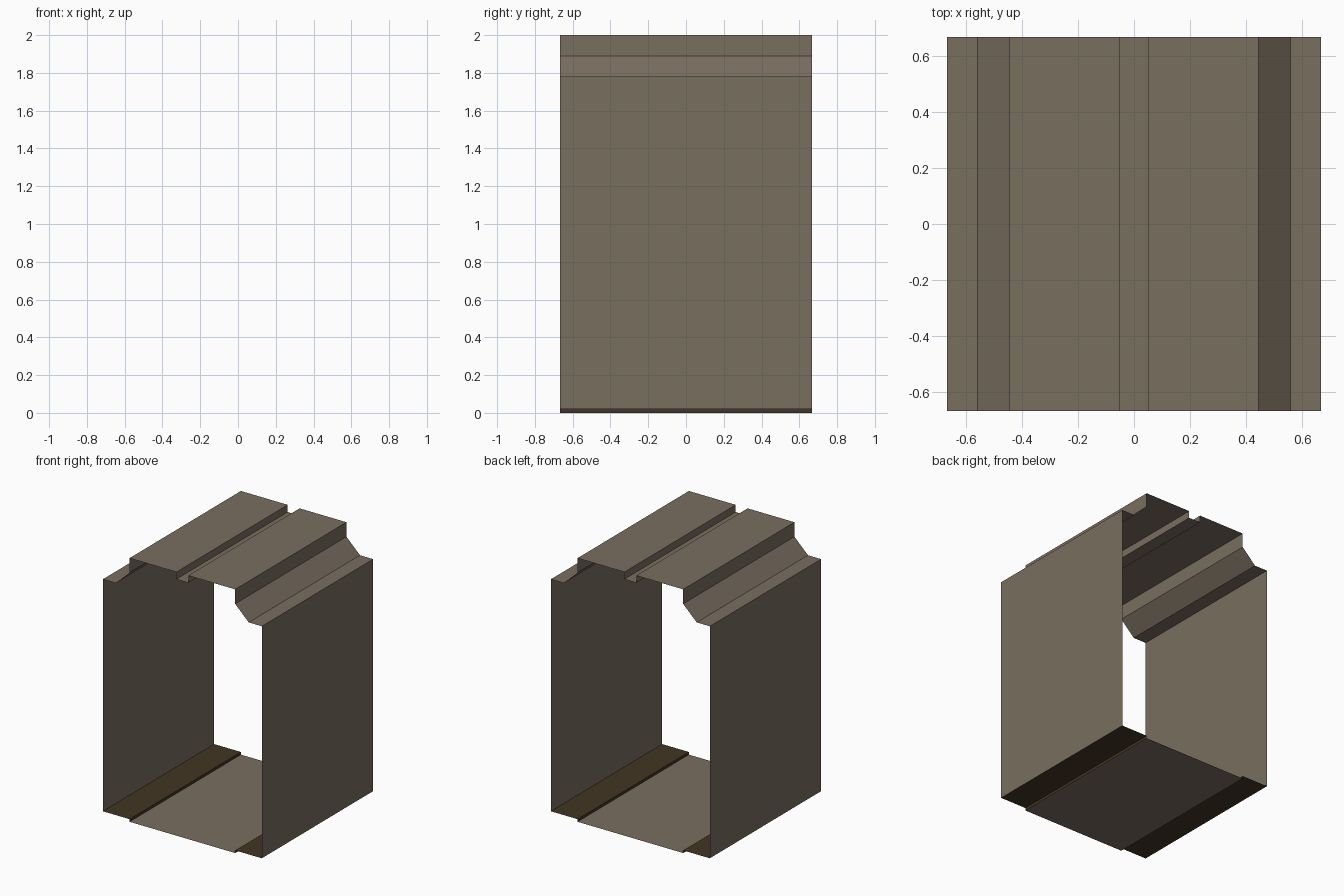
import bpy

if "Cube" in bpy.data.objects:
    bpy.data.objects.remove(bpy.data.objects["Cube"])

HALF = 0.667   # half width and half length


def material(name, rgb):
    m = bpy.data.materials.new(name)
    m.diffuse_color = (*rgb, 1.0)
    m.use_nodes = True
    m.node_tree.nodes["Principled BSDF"].inputs["Base Color"].default_value = m.diffuse_color
    return m


stone = material("taupe", (0.195, 0.157, 0.117))
dark = material("dark brown", (0.055, 0.037, 0.017))


def sheet(name, profile, mat):
    """Extrude an open x-z profile along y as a thin sheet."""
    n = len(profile)
    verts = [(x, y, z) for y in (-HALF, HALF) for x, z in profile]
    faces = [(i, i + 1, n + i + 1, n + i) for i in range(n - 1)]
    mesh = bpy.data.meshes.new(name)
    mesh.from_pydata(verts, [], faces)
    mesh.materials.append(mat)
    obj = bpy.data.objects.new(name, mesh)
    bpy.context.collection.objects.link(obj)
    return obj


# Walls and stepped roof with a centre groove: half profile, then mirrored
right = [(0.05, 1.945), (0.05, 2.0), (0.443, 2.0), (0.443, 1.89),
         (0.557, 1.78), (HALF, 1.78), (HALF, 0.02)]
left = [(-x, z) for x, z in reversed(right)]
sheet("walls_and_roof", left + right, stone)

# Floor between the edge strips
sheet("floor", [(0.443, 0.0), (-0.443, 0.0)], stone)

# Dark raised edge strips with their risers
sheet("floor_edge_right", [(HALF, 0.02), (0.443, 0.02), (0.443, 0.0)], dark)
sheet("floor_edge_left", [(-0.443, 0.0), (-0.443, 0.02), (-HALF, 0.02)], dark)
